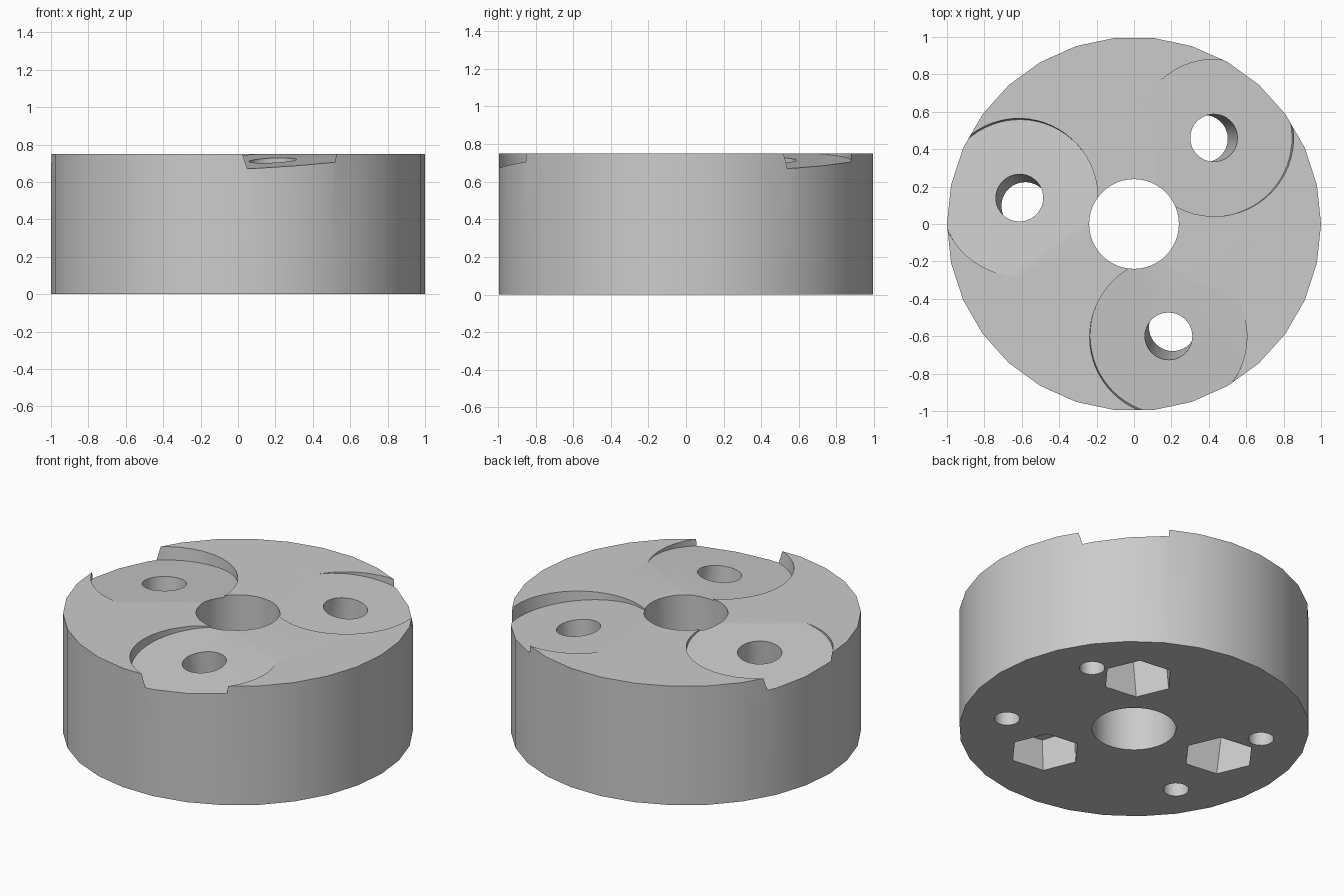
import bpy
import math
from mathutils import Matrix, Vector

if "Cube" in bpy.data.objects:
    bpy.data.objects.remove(bpy.data.objects["Cube"], do_unlink=True)

HEIGHT = 0.75
TILT = math.atan(0.108)       # lean of each station
LEAN = math.radians(65)       # direction the first station's floor climbs

grey = bpy.data.materials.new("mid_grey")
grey.use_nodes = True
color = (0.6, 0.6, 0.6, 1)
grey.diffuse_color = color
grey.node_tree.nodes["Principled BSDF"].inputs["Base Color"].default_value = color


def prism(name, radius, low, high, sides, frame=None, spin=0):
    """Upright prism from low to high, placed by a frame matrix."""
    bpy.ops.mesh.primitive_cylinder_add(vertices=sides, radius=radius, depth=high - low)
    obj = bpy.context.object
    obj.name = name
    place = Matrix.Translation((0, 0, (low + high) / 2)) @ Matrix.Rotation(spin, 4, "Z")
    obj.data.transform((frame or Matrix()) @ place)
    obj.data.materials.append(grey)
    return obj


def cut(body, cutter):
    cutter.hide_render = True
    mod = body.modifiers.new("cut", "BOOLEAN")
    mod.operation = "DIFFERENCE"
    mod.solver = "EXACT"
    mod.object = cutter
    bpy.context.view_layer.objects.active = body
    bpy.ops.object.modifier_apply(modifier=mod.name)
    bpy.data.objects.remove(cutter, do_unlink=True)


# Thick disc with a centre bore
disc = prism("slotted_disc", 1, 0, HEIGHT, 30, spin=math.pi / 2)
cut(disc, prism("centre_bore", 0.24, -0.1, 1, 48))

# Three leaning stations: round recess, bolt hole and hexagonal nut pocket
axis = Vector((-math.sin(LEAN), math.cos(LEAN), 0))
for i in range(3):
    turn = Matrix.Rotation(i * math.tau / 3, 4, "Z")
    station = (turn @ Matrix.Translation((0.185, -0.6, 0.715))
               @ Matrix.Rotation(-TILT, 4, axis))
    cut(disc, prism("recess", 0.42, 0, 0.4, 64, station))
    cut(disc, prism("bolt_hole", 0.127, -1, 0.2, 40, station))
    cut(disc, prism("nut_pocket", 0.207, -1, -0.485, 6, station, math.radians(23)))

# Four blind dowel holes in the underside
for sx in (-1, 1):
    for sy in (-1, 1):
        spot = Matrix.Translation((sx * 0.63, sy * 0.378, 0))
        cut(disc, prism("dowel_hole", 0.073, -0.1, 0.3, 24, spot))

bpy.ops.object.select_all(action="DESELECT")
disc.select_set(True)
bpy.context.view_layer.objects.active = disc
bpy.ops.object.shade_smooth_by_angle(angle=math.radians(30))
